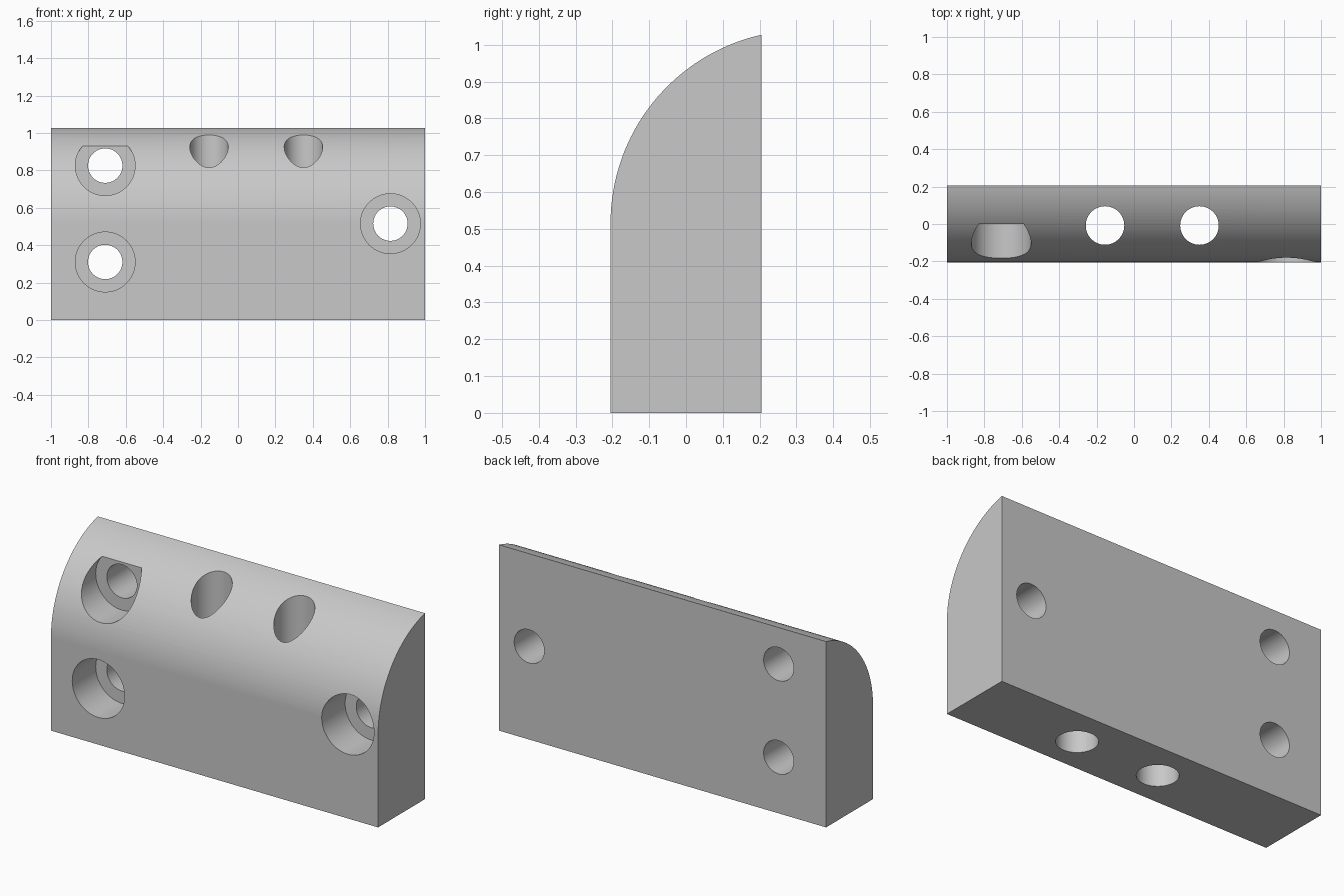
import bpy, bmesh, math
from mathutils import Matrix, Vector

default = bpy.data.objects.get("Cube")
if default:
    bpy.data.objects.remove(default, do_unlink=True)

grey = bpy.data.materials.new("light grey")
grey.use_nodes = True
colour = (0.58, 0.58, 0.58, 1)
grey.diffuse_color = colour
grey.node_tree.nodes["Principled BSDF"].inputs["Base Color"].default_value = colour

HALF, DEPTH, TOP, SPRING = 1.0, 0.205, 1.027, 0.515   # block extents, start of the arc


def add_object(name, bm):
    mesh = bpy.data.meshes.new(name)
    bmesh.ops.recalc_face_normals(bm, faces=bm.faces)
    bm.to_mesh(mesh)
    bm.free()
    mesh.materials.append(grey)
    obj = bpy.data.objects.new(name, mesh)
    bpy.context.collection.objects.link(obj)
    return obj


def rounded_block():
    """Side profile with an arc tangent to the front, extruded along x."""
    rise, width = TOP - SPRING, 2 * DEPTH
    radius = (width ** 2 + rise ** 2) / (2 * width)
    centre = radius - DEPTH
    sweep, steps = math.asin(rise / radius), 32
    profile = [(DEPTH, 0), (-DEPTH, 0)]
    for i in range(steps + 1):
        a = sweep * i / steps
        profile.append((centre - radius * math.cos(a), SPRING + radius * math.sin(a)))
    bm = bmesh.new()
    face = bm.faces.new([bm.verts.new((-HALF, y, z)) for y, z in profile])
    side = bmesh.ops.extrude_face_region(bm, geom=[face])
    verts = [v for v in side["geom"] if isinstance(v, bmesh.types.BMVert)]
    bmesh.ops.translate(bm, verts=verts, vec=(2 * HALF, 0, 0))
    return add_object("rounded_block", bm)


def drill(block, start, end, radius):
    """Cut a round hole between two points."""
    start, end = Vector(start), Vector(end)
    axis = end - start
    bm = bmesh.new()
    turn = axis.to_track_quat("Z", "Y").to_matrix().to_4x4()
    bmesh.ops.create_cone(bm, cap_ends=True, segments=64, radius1=radius,
                          radius2=radius, depth=axis.length,
                          matrix=Matrix.Translation((start + end) / 2) @ turn)
    cutter = add_object("hole_cutter", bm)
    cutter.hide_render = True
    mod = block.modifiers.new("hole", "BOOLEAN")
    mod.operation, mod.solver, mod.object = "DIFFERENCE", "EXACT", cutter
    bpy.ops.object.modifier_apply(modifier=mod.name)
    bpy.data.objects.remove(cutter, do_unlink=True)


block = rounded_block()
bpy.ops.object.select_all(action="DESELECT")
bpy.context.view_layer.objects.active = block
block.select_set(True)

# Counterbored screw holes, front to back
for x, z in [(-0.71, 0.825), (-0.71, 0.31), (0.815, 0.515)]:
    drill(block, (x, -0.5, z), (x, 0, z), 0.16)
    drill(block, (x, -0.5, z), (x, 0.5, z), 0.092)

# Vertical through holes
for x in (-0.155, 0.35):
    drill(block, (x, -0.008, -0.2), (x, -0.008, 1.3), 0.103)

bpy.ops.object.shade_smooth_by_angle(angle=math.radians(30))
weighted = block.modifiers.new("even_shading", "WEIGHTED_NORMAL")
weighted.keep_sharp = True
